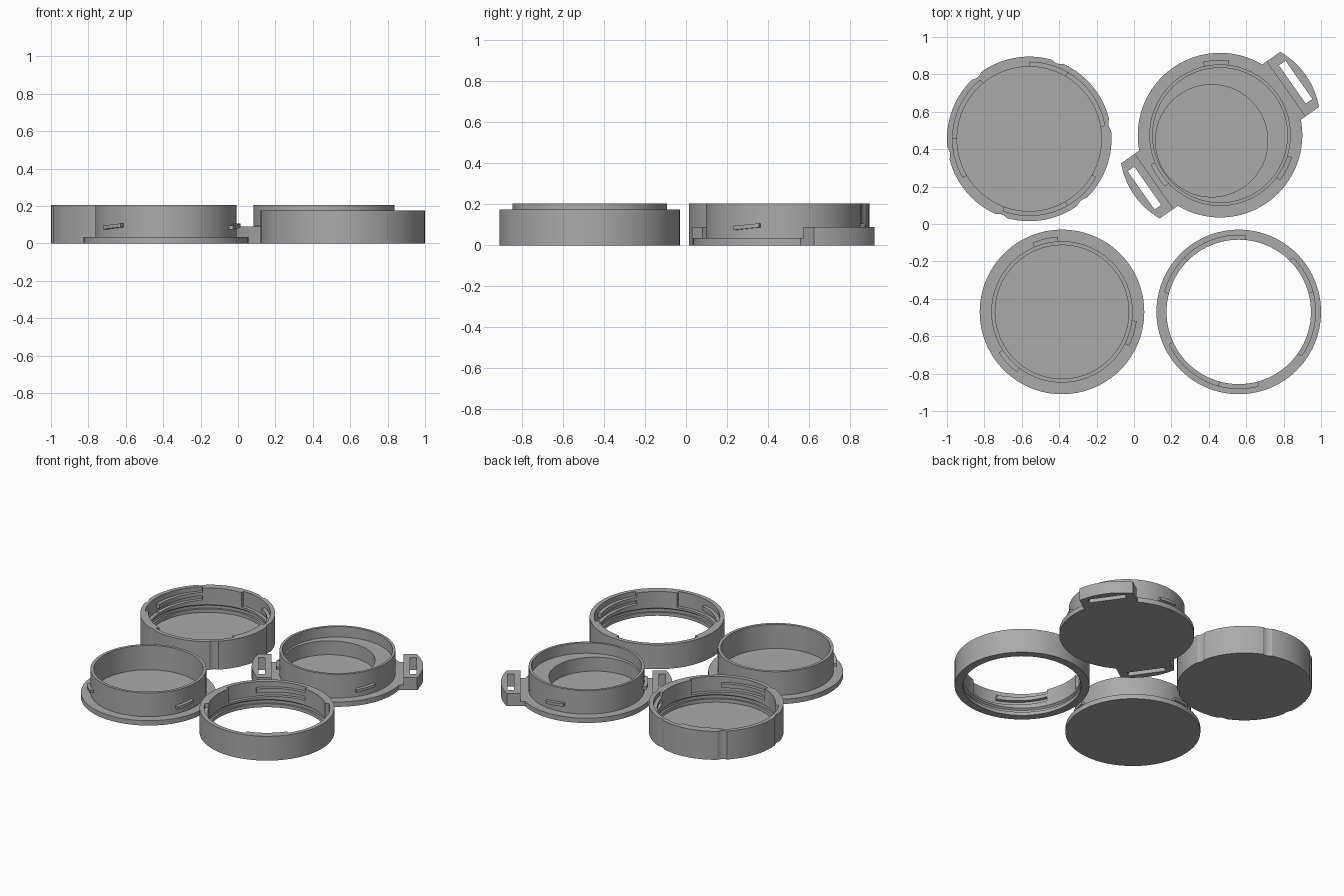
import bpy, bmesh, math
from mathutils import Vector

if "Cube" in bpy.data.objects:
    bpy.data.objects.remove(bpy.data.objects["Cube"])

grey = bpy.data.materials.new("mid_grey")
grey.diffuse_color = (0.4, 0.4, 0.4, 1)
grey.use_nodes = True
grey.node_tree.nodes["Principled BSDF"].inputs["Base Color"].default_value = grey.diffuse_color
SEG = 96


def finish(name, bm, loc=(0, 0)):
    bmesh.ops.remove_doubles(bm, verts=bm.verts, dist=1e-5)
    bmesh.ops.recalc_face_normals(bm, faces=bm.faces)
    me = bpy.data.meshes.new(name)
    bm.to_mesh(me)
    bm.free()
    me.materials.append(grey)
    ob = bpy.data.objects.new(name, me)
    ob.location = (loc[0], loc[1], 0)
    bpy.context.collection.objects.link(ob)
    return ob


def lathe(name, profile, loc):
    """Spin a closed (radius, height) profile around z."""
    bm = bmesh.new()
    vs = [bm.verts.new((r, 0, z)) for r, z in profile]
    es = [bm.edges.new((a, b)) for a, b in zip(vs, vs[1:] + vs[:1])
          if a.co.x > 0 or b.co.x > 0]
    bmesh.ops.spin(bm, geom=vs + es, cent=(0, 0, 0), axis=(0, 0, 1),
                   angle=math.tau, steps=SEG, use_merge=False)
    return finish(name, bm, loc)


def sector(name, r0, r1, a0, a1, z0, z1, loc, rise=0):
    """Curved block between two radii and two angles, optionally climbing."""
    bm = bmesh.new()
    n = max(3, int((a1 - a0) / 3))
    rows = []
    for i in range(n + 1):
        a = math.radians(a0 + (a1 - a0) * i / n)
        dz = rise * i / n
        rows.append([bm.verts.new((r * math.cos(a), r * math.sin(a), z + dz))
                     for r, z in ((r0, z0), (r1, z0), (r1, z1), (r0, z1))])
    for p, q in zip(rows, rows[1:]):
        for k in range(4):
            bm.faces.new((p[k], p[(k + 1) % 4], q[(k + 1) % 4], q[k]))
    bm.faces.new(rows[0])
    bm.faces.new(rows[-1])
    return finish(name, bm, loc)


def prism(name, pts, z0, z1, loc):
    bm = bmesh.new()
    f = bm.faces.new([bm.verts.new((x, y, z0)) for x, y in pts])
    top = bmesh.ops.extrude_face_region(bm, geom=[f])["geom"]
    bmesh.ops.translate(bm, vec=Vector((0, 0, z1 - z0)),
                        verts=[v for v in top if isinstance(v, bmesh.types.BMVert)])
    return finish(name, bm, loc)


def disc_points(r, cx, cy, n):
    return [(cx + r * math.cos(math.tau * i / n), cy + r * math.sin(math.tau * i / n))
            for i in range(n)]


def cut(ob, cutters):
    bpy.context.view_layer.objects.active = ob
    for c in cutters:
        m = ob.modifiers.new("cut", 'BOOLEAN')
        m.operation, m.solver, m.object = 'DIFFERENCE', 'EXACT', c
        bpy.ops.object.modifier_apply(modifier=m.name)
        bpy.data.objects.remove(c)


def bayonet_cutters(start, top, loc):
    """Entry slot, climbing groove and rim recess, three times around."""
    out = []
    for k in range(3):
        a = start + 120 * k
        out += [sector("slot", .37, .41, a + 50, a + 80, top - .105, top + .02, loc),
                sector("groove", .37, .4095, a, a + 51, top - .085, top - .055, loc, -.018),
                sector("recess", .37, .4098, a, a + 50.5, top - .03, top + .02, loc, -.012)]
    return out


# Closed cap with grip notches
A = (-.56, .455)
cap = lathe("closed_cap", [(0, 0), (.44, 0), (.44, .205), (.386, .205), (.386, .085),
                           (.4, .075), (.4, .055), (.386, .055), (.386, .03), (0, .03)], A)
notches = []
for k in range(6):
    t = math.radians(10 + 60 * k)
    notches.append(prism("notch", disc_points(.06, .49 * math.cos(t), .49 * math.sin(t), 32),
                         -.02, .23, A))
cut(cap, bayonet_cutters(10, .205, A) + notches)

# Open locking ring
D = (.56, -.47)
ring = lathe("open_ring", [(.386, 0), (.44, 0), (.44, .175), (.386, .175), (.386, .055),
                           (.4, .045), (.4, .025), (.386, .025)], D)
cut(ring, bayonet_cutters(85, .175, D))

# Plain cup on a flange
C = (-.385, -.47)
lathe("plain_cup", [(0, 0), (.44, 0), (.44, .035), (.378, .035), (.378, .205),
                    (.357, .205), (.357, .03), (0, .03)], C)

# Strap cup: raised ledge with an off-centre round pocket
B = (.46, .475)
body = lathe("strap_cup", [(0, 0), (.44, 0), (.44, .035), (.378, .035), (.378, .205),
                           (.36, .205), (.36, .13), (0, .13)], B)
cut(body, [prism("pocket", disc_points(.3, -.045, -.03, SEG), .03, .25, B)])

# Locking lugs on both cups
for label, loc, start in (("plain", C, 93), ("strap", B, 83)):
    for k in range(3):
        a = start + 120 * k
        sector(f"{label}_lug_{k + 1}", .37, .402, a, a + 20, .075, .095, loc, .012)

# Two strap loops on opposite sides
for k, name in enumerate(("strap_loop_right", "strap_loop_left")):
    t = math.radians(35 + 180 * k)

    def turn(pts):
        return [(u * math.cos(t) - v * math.sin(t), u * math.sin(t) + v * math.cos(t))
                for u, v in pts]
    arc = [(.56 - .04 * (s / 6) ** 2, .18 * s / 6) for s in range(-6, 7)]
    loop = prism(name, turn([(.43, .18), (.43, -.18)] + arc), 0, .09, B)
    cut(loop, [prism("strap_slot", turn([(.472, -.125), (.515, -.125),
                                         (.515, .125), (.472, .125)]), -.05, .15, B)])
    prism(name + "_base", turn([(.37, -.18), (.44, -.18), (.44, .18), (.37, .18)]),
          0, .035, B)

# Smooth round walls, keep edges crisp
for ob in bpy.context.scene.objects:
    ob.select_set(True)
bpy.context.view_layer.objects.active = cap
bpy.ops.object.shade_smooth_by_angle(angle=math.radians(25))
